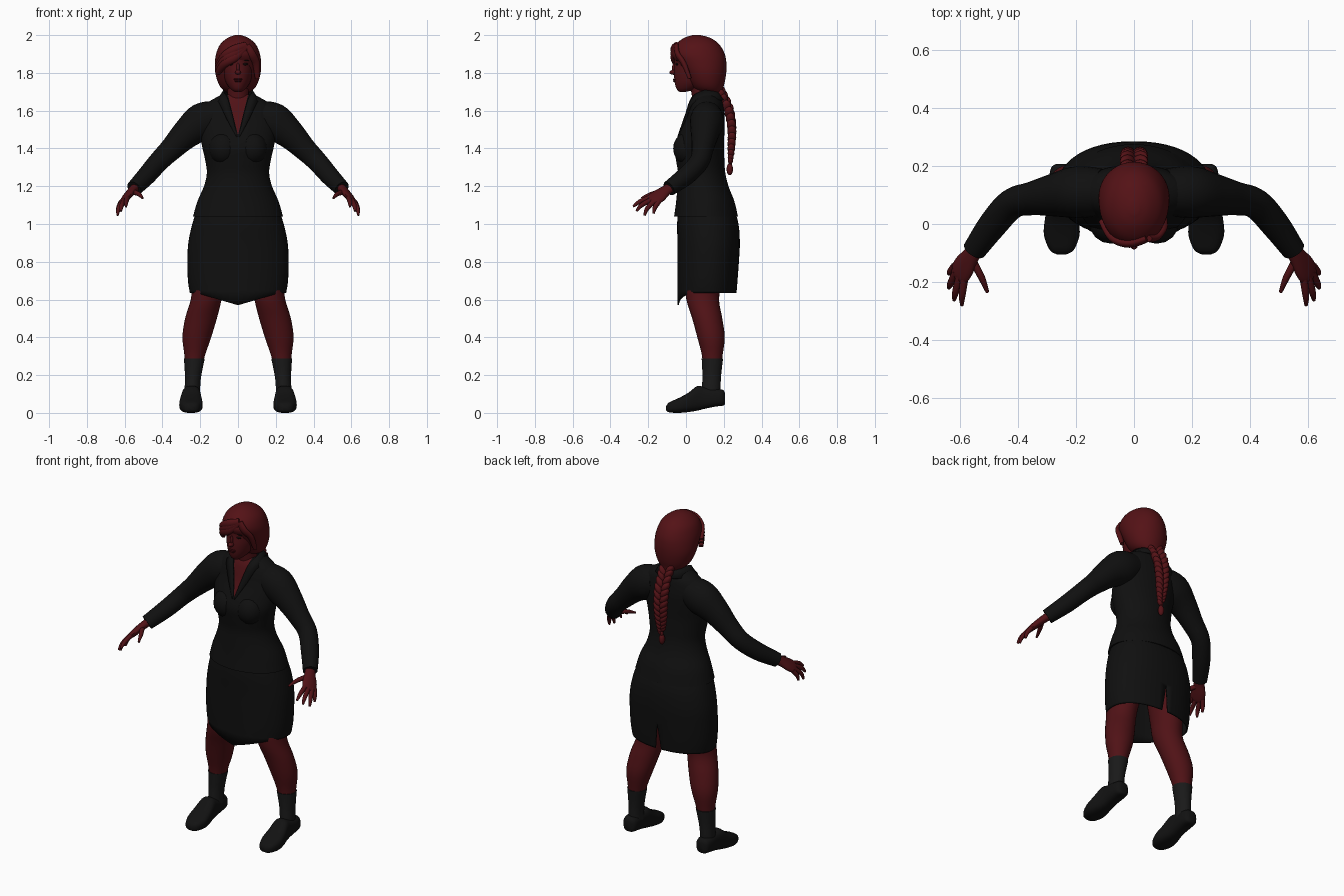
import bpy, bmesh, math
from mathutils import Vector, Matrix

if "Cube" in bpy.data.objects:
    bpy.data.objects.remove(bpy.data.objects["Cube"], do_unlink=True)


def material(name, *rgb):
    m = bpy.data.materials.new(name)
    m.use_nodes = True
    m.diffuse_color = (*rgb, 1)
    node = next(n for n in m.node_tree.nodes if n.type == "BSDF_PRINCIPLED")
    node.inputs["Base Color"].default_value = (*rgb, 1)
    node.inputs["Roughness"].default_value = .8
    return m


SKIN = material("deep red skin", .08, .006, .008)
HAIR = material("deep red hair", .088, .006, .008)
SUIT = material("black suit cloth", .005, .005, .005)
SOCK = material("dark grey sock", .01, .01, .01)
SHOE = material("black shoe leather", .006, .006, .006)
EYE = material("dark eye", .008, .003, .003)
LIPS = material("dark red lips", .05, .003, .005)


def finish(name, bm, mats, mirror=False, thickness=0):
    """Turn a bmesh into a smooth-shaded object, optionally mirrored in x."""
    bmesh.ops.recalc_face_normals(bm, faces=bm.faces[:])
    mesh = bpy.data.meshes.new(name)
    bm.to_mesh(mesh)
    bm.free()
    for p in mesh.polygons:
        p.use_smooth = True
    mesh.set_sharp_from_angle(angle=math.radians(50))
    for m in mats:
        mesh.materials.append(m)
    obj = bpy.data.objects.new(name, mesh)
    bpy.context.collection.objects.link(obj)
    if thickness:
        obj.modifiers.new("Thickness", "SOLIDIFY").thickness = thickness
    if mirror:
        obj.modifiers.new("Mirror", "MIRROR")
    return obj


def resample(rows, k=4):
    """Catmull-Rom interpolation of a list of number rows."""
    out = []
    for i in range(len(rows) - 1):
        a, b, c, d = (rows[min(max(j, 0), len(rows) - 1)] for j in range(i - 1, i + 3))
        for s in range(k):
            t = s / k
            out.append([q + t * (r - p + t * (2 * p - 5 * q + 4 * r - w + t * (3 * (q - r) + w - p))) / 2
                        for p, q, r, w in zip(a, b, c, d)])
    return out + [list(rows[-1])]


def skin_rings(rings, caps=True):
    """Bridge rings of points with quads."""
    bm = bmesh.new()
    loops = [[bm.verts.new(p) for p in ring] for ring in rings]
    n = len(loops[0])
    for a, b in zip(loops, loops[1:]):
        for i in range(n):
            j = (i + 1) % n
            bm.faces.new((a[i], a[j], b[j], b[i]))
    if caps:
        bm.faces.new(loops[0])
        bm.faces.new(loops[-1])
    return bm


def loft(rows, axis="z", power=2.0, n=48, caps=True):
    """Rows are (station, x min, x max, other min, other max)."""
    rings = []
    for s, x0, x1, b0, b1 in resample(rows):
        ring = []
        for i in range(n):
            a = 2 * math.pi * i / n
            c, d = (math.copysign(abs(f) ** (2 / power), f) for f in (math.cos(a), math.sin(a)))
            x, b = (x0 + x1 + (x1 - x0) * c) / 2, (b0 + b1 + (b1 - b0) * d) / 2
            ring.append((x, b, s) if axis == "z" else (x, s, b))
        rings.append(ring)
    return skin_rings(rings, caps)


def body(rows, **kw):
    """Symmetric loft; rows are (z, half width, front, back)."""
    return loft([(z, -w, w, f, b) for z, w, f, b in rows], **kw)


def tube(rows, side=(0, 1, 0), n=16):
    """Sweep along a path; rows are (x, y, z, radius along side, other radius)."""
    rows = resample(rows)
    pts = [Vector(r[:3]) for r in rows]
    rings = []
    for i, r in enumerate(rows):
        d = (pts[min(i + 1, len(pts) - 1)] - pts[max(i - 1, 0)]).normalized()
        u = Vector(side)
        u = (u - d * u.dot(d)).normalized()
        v = d.cross(u)
        angles = [2 * math.pi * k / n for k in range(n)]
        rings.append([pts[i] + u * r[3] * math.cos(a) + v * r[4] * math.sin(a) for a in angles])
    return skin_rings(rings)


def blobs(name, items, mat, mirror=False):
    """Ellipsoids given as (location, radii, tilt about y)."""
    bm = bmesh.new()
    for loc, radii, tilt in items:
        m = Matrix.Translation(loc) @ Matrix.Rotation(tilt, 4, "Y") @ Matrix.Diagonal((*radii, 1))
        bmesh.ops.create_uvsphere(bm, u_segments=16, v_segments=10, radius=1, matrix=m)
    return finish(name, bm, [mat], mirror)


def wedge(bm, apex, slope, front):
    """Cut a clean triangle around x = 0 and return its faces."""
    def wanted():
        return [f for f in bm.faces if (f.calc_center_median().y < .08) == front and len(f.verts) < 9]
    for k in (slope, -slope):
        faces = wanted()
        geom = faces + list({e for f in faces for e in f.edges}) + list({v for f in faces for v in f.verts})
        bmesh.ops.bisect_plane(bm, geom=geom, plane_co=(0, 0, apex), plane_no=(1, 0, -k))
    def inside(c):
        return abs(c.x) < slope * (c.z - apex)
    return [f for f in wanted() if inside(f.calc_center_median())]


# Jacket with an open neck
bm = body([(1.04, .238, -.063, .275), (1.12, .215, -.052, .256), (1.2, .18, -.045, .225),
           (1.27, .165, -.042, .208), (1.34, .174, -.053, .203), (1.41, .19, -.06, .2),
           (1.48, .2, -.035, .203), (1.55, .205, -.005, .205), (1.61, .19, .012, .2),
           (1.65, .15, .025, .193), (1.685, .085, .045, .17)])
for f in wedge(bm, 1.47, .25, True):
    f.material_index = 1
finish("jacket", bm, [SUIT, SKIN])
blobs("jacket_bust", [((.078, .008, 1.4), (.078, .076, .085), 0)], SUIT, True)

# Folded collar and lapels, as a ribbon between two edges
edges = resample([(.004, -.045, 1.465, .008, -.046, 1.46), (.03, -.005, 1.58, .062, -.008, 1.56),
                  (.058, .028, 1.67, .1, .03, 1.64), (.08, .085, 1.705, .115, .1, 1.65),
                  (.055, .15, 1.715, .075, .185, 1.66), (0, .17, 1.715, 0, .208, 1.655)])
bm = bmesh.new()
pairs = [(bm.verts.new(e[:3]), bm.verts.new(e[3:])) for e in edges]
for a, b in zip(pairs, pairs[1:]):
    bm.faces.new((a[0], b[0], b[1], a[1]))
finish("collar", bm, [SUIT], True, .012)

# Sleeves
finish("sleeves", tube([(.11, .11, 1.57, .08, .085), (.19, .11, 1.54, .09, .1), (.27, .1, 1.48, .075, .08),
                        (.35, .088, 1.4, .058, .062), (.42, .07, 1.33, .052, .054),
                        (.485, 0, 1.255, .05, .05), (.55, -.09, 1.188, .04, .042)], n=24), [SUIT], True)

# Skirt with a pointed front hem and a slit at the back
bm = body([(.635, .255, -.045, .268), (.7, .265, -.045, .273), (.8, .268, -.045, .28), (.9, .263, -.045, .285),
           (1, .242, -.047, .278), (1.08, .215, -.04, .255)], power=2.2, caps=False)
for v in bm.verts:
    if v.co.z < .64 and v.co.y < .05:
        v.co.z -= .065 * max(0, 1 - abs(v.co.x) / .22)
bmesh.ops.delete(bm, geom=wedge(bm, .8, -.12, False), context="FACES")
finish("skirt", bm, [SUIT], thickness=.008)

# Legs, socks and shoes
finish("legs", loft([(.9, .01, .22, .01, .21), (.7, .07, .24, -.005, .19), (.6, .087, .25, .002, .175),
                     (.5, .112, .28, .033, .192), (.4, .142, .294, .06, .205), (.3, .176, .283, .085, .193),
                     (.2, .2, .277, .092, .18)], n=32), [SKIN], True)
finish("socks", loft([(.288, .176, .286, .083, .196), (.2, .194, .281, .087, .186),
                      (.14, .2, .282, .085, .183), (.08, .2, .282, .085, .18)], n=32), [SOCK], True)
finish("shoes", loft([(-.105, .235, .265, .012, .035), (-.09, .208, .29, .003, .055), (-.04, .188, .31, 0, .078),
                      (.01, .19, .308, .004, .105), (.06, .197, .298, .012, .142), (.1, .2, .293, .022, .136),
                      (.16, .2, .292, .034, .128), (.195, .207, .285, .038, .122),
                      (.207, .225, .268, .045, .105)], axis="y", power=2.8, n=32), [SHOE], True)

# Hands with spread fingers
across = (.035, .06, -.025)
finish("palms", tube([(.54, -.075, 1.197, .028, .024), (.562, -.11, 1.175, .033, .022), (.585, -.145, 1.148, .044, .02),
                      (.602, -.175, 1.127, .042, .016), (.608, -.187, 1.119, .028, .01)], across), [SKIN], True)
fingers = {"thumbs": ((.557, -.125, 1.17), (.525, -.185, 1.158), (.505, -.235, 1.137)),
           "index_fingers": ((.585, -.19, 1.14), (.592, -.245, 1.118), (.593, -.28, 1.092)),
           "middle_fingers": ((.6, -.18, 1.13), (.615, -.235, 1.1), (.62, -.262, 1.068)),
           "ring_fingers": ((.612, -.165, 1.122), (.632, -.205, 1.083), (.638, -.22, 1.045)),
           "little_fingers": ((.617, -.145, 1.118), (.633, -.165, 1.086), (.637, -.172, 1.055))}
for name, joints in fingers.items():
    radii = (.014, .012, .006)
    finish(name, tube([(*p, r, r) for p, r in zip(joints, radii)], across, 10), [SKIN], True)

# Neck, head and face
finish("neck", tube([(0, .105, 1.58, .06, .07), (0, .09, 1.66, .055, .058), (0, .07, 1.78, .055, .058)], n=24), [SKIN])
finish("head", body([(1.7, .018, -.035, 0), (1.715, .04, -.05, .06), (1.75, .064, -.06, .12), (1.8, .078, -.063, .15),
                     (1.85, .083, -.06, .17), (1.9, .083, -.06, .17), (1.95, .06, -.03, .14)]), [SKIN])
blobs("nose", [((0, -.066, 1.803), (.015, .022, .013), 0), ((0, -.06, 1.826), (.009, .014, .028), 0)], SKIN)
blobs("lips", [((0, -.058, 1.766), (.025, .011, .005), 0), ((0, -.057, 1.757), (.02, .011, .006), 0)], LIPS)
blobs("eyes", [((.036, -.048, 1.846), (.018, .007, .006), 0)], EYE, True)
blobs("eyebrows", [((.038, -.048, 1.866), (.021, .006, .003), .1)], EYE, True)

# Hair cap and swept fringe
finish("hair", body([(2, .015, .035, .075), (1.985, .055, -.01, .13), (1.95, .095, -.055, .177), (1.9, .116, -.075, .205),
                     (1.85, .122, -.048, .214), (1.8, .12, -.018, .213), (1.75, .106, .01, .205),
                     (1.715, .085, .04, .195), (1.69, .05, .08, .19)]), [HAIR])
part = (.045, -.05, 1.945)
for i in range(3):
    drop = .02 * i
    finish("fringe_lock", tube([(*part, .012, .02), (-.015, -.066, 1.925 - drop, .016, .024),
                                (-.07, -.047, 1.89 - drop, .016, .022), (-.108, .01, 1.84 - drop, .012, .015)]), [HAIR])
finish("fringe_side", tube([(*part, .012, .02), (.072, -.045, 1.9, .014, .022), (.096, -.012, 1.85, .014, .02),
                            (.102, .02, 1.77, .01, .012)]), [HAIR])

# Plaited braid, tie and tail
strands = []
for i, (y, z, w) in enumerate(resample([(.185, 1.69, 1), (.228, 1.6, 1), (.243, 1.5, .95),
                                       (.24, 1.41, .8), (.235, 1.345, .55)], 3)):
    for s in (-1, 1):
        strands.append(((s * .022 * w, y, z - .01 * s), (.02 * w, .025 * w, .037 * w), s * .6))
blobs("braid", strands, HAIR)
blobs("braid_tail", [((0, .234, 1.325), (.01, .01, .02), 0), ((0, .232, 1.29), (.017, .017, .032), 0)], HAIR)
